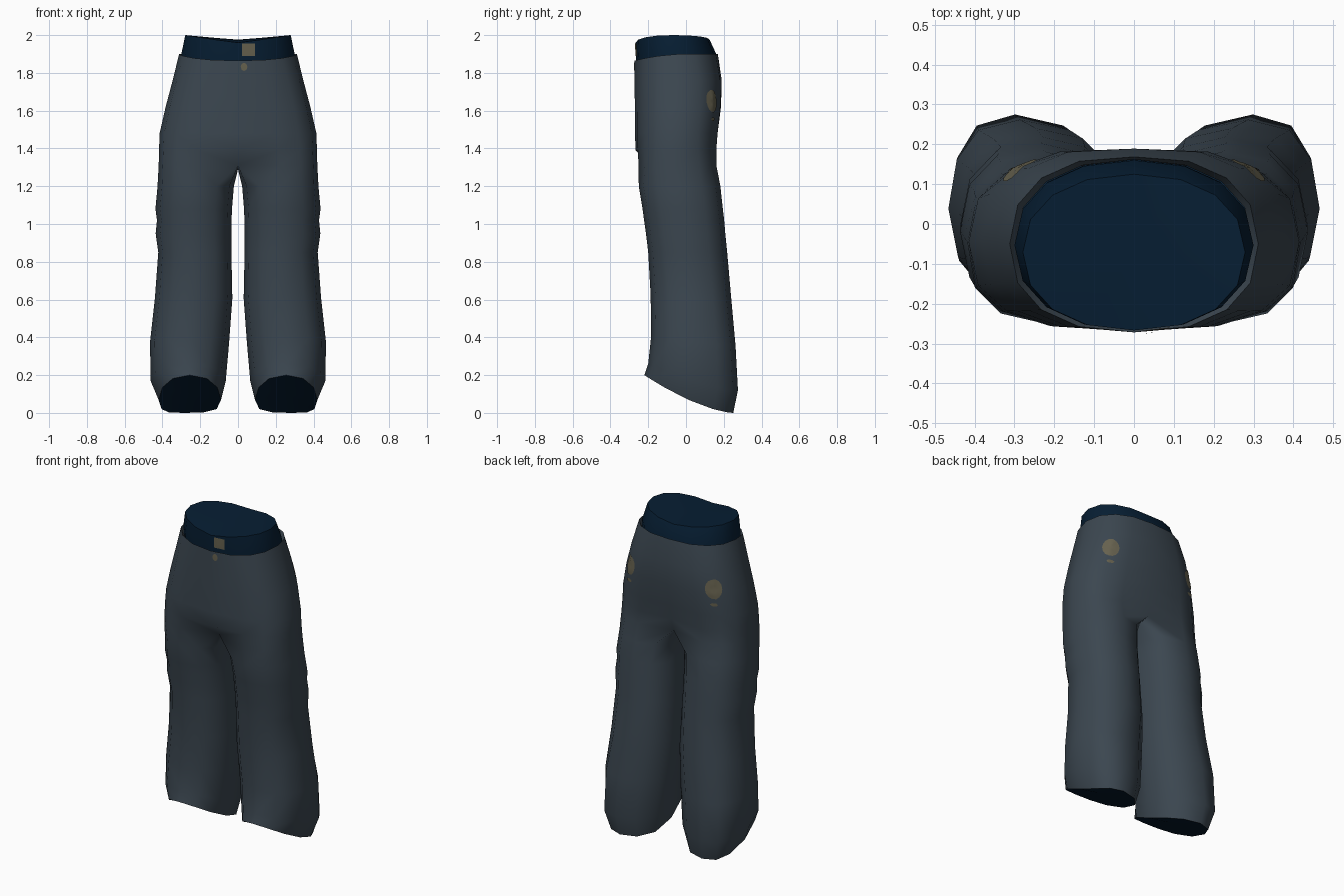
import bpy, bmesh
from math import sin, cos, pi, radians
from mathutils import Vector
from mathutils.bvhtree import BVHTree

cube = bpy.data.objects.get("Cube")
if cube:
    bpy.data.objects.remove(cube, do_unlink=True)


def material(name, color):
    mat = bpy.data.materials.new(name)
    mat.use_nodes = True
    rgba = (*color, 1)
    mat.diffuse_color = rgba
    mat.node_tree.nodes["Principled BSDF"].inputs["Base Color"].default_value = rgba
    return mat


slate = material("slate cloth", (0.044, 0.062, 0.08))
navy = material("navy lining", (0.002, 0.013, 0.033))
tan = material("tan trim", (0.135, 0.122, 0.078))


def make_object(name, bm, materials, mirror=False, angle=50):
    mesh = bpy.data.meshes.new(name)
    bm.to_mesh(mesh)
    bm.free()
    obj = bpy.data.objects.new(name, mesh)
    bpy.context.collection.objects.link(obj)
    for mat in materials:
        mesh.materials.append(mat)
    bpy.ops.object.select_all(action="DESELECT")
    obj.select_set(True)
    bpy.context.view_layer.objects.active = obj
    if mirror:
        mod = obj.modifiers.new("mirror", "MIRROR")
        mod.merge_threshold = 0.002
        bpy.ops.object.modifier_apply(modifier=mod.name)
    bpy.ops.object.shade_smooth_by_angle(angle=radians(angle))
    return obj


def oval(angle, xc, rx, front, back, power):
    """Point on a squared oval; angle zero faces outward."""
    c, s = cos(angle), sin(angle)
    x = xc + rx * abs(c) ** power * (1 if c > 0 else -1)
    y = (front + back) / 2 + (back - front) / 2 * abs(s) ** power * (1 if s > 0 else -1)
    return x, y


def bridge(bm, low, high, closed=True):
    n = len(low)
    for i in range(n if closed else n - 1):
        j = (i + 1) % n
        bm.faces.new((low[i], low[j], high[j], high[i]))


def fan(bm, ring, lift, flip=False, index=0):
    mid = sum((v.co for v in ring), Vector()) / len(ring)
    center = bm.verts.new(mid + Vector((0, 0, lift)))
    for a, b in zip(ring, ring[1:] + ring[:1]):
        face = bm.faces.new((b, a, center) if flip else (a, b, center))
        face.material_index = index


# Leg sections: height at front, height at back, inner x, outer x, front y,
# back y, outward skew of the heel
LEG = [
    (0.20, 0.0, 0.09, 0.42, -0.22, 0.25, 0.03),
    (0.26, 0.12, 0.065, 0.462, -0.2, 0.275, 0.035),
    (0.4, 0.36, 0.047, 0.466, -0.185, 0.262, 0.03),
    (0.62, 0.6, 0.03, 0.44, -0.187, 0.24, 0.01),
    (0.85, 0.85, 0.035, 0.422, -0.2, 0.218, 0),
    (0.95, 0.95, 0.035, 0.436, -0.212, 0.208, 0),
    (1.02, 1.02, 0.034, 0.429, -0.222, 0.202, 0),
    (1.08, 1.08, 0.032, 0.437, -0.23, 0.195, 0),
    (1.2, 1.2, 0.022, 0.426, -0.25, 0.182, 0),
]
# Hip sections: height, outer x, front y, back y, centre seam depth, squareness
HIP = [
    (1.31, 0.42, -0.262, 0.172, 0.72, 0.66),
    (1.39, 0.418, -0.267, 0.172, 0.85, 0.7),
    (1.48, 0.415, -0.27, 0.18, 0.92, 0.75),
    (1.62, 0.383, -0.271, 0.195, 0.95, 0.75),
    (1.76, 0.346, -0.272, 0.195, 0.97, 0.78),
    (1.9, 0.312, -0.272, 0.172, 0.98, 0.85),
    (1.87, 0.298, -0.262, 0.162, 1, 0.88),
]
OUTER = 9   # points shared by legs and hips; three more close the inner leg

# Trousers: one half, mirrored
bm = bmesh.new()
legs = []
for z_front, z_back, x_in, x_out, front, back, skew in LEG:
    ring = []
    for k in range(OUTER + 3):
        angle = radians(30 * k - 120)
        x, y = oval(angle, (x_in + x_out) / 2, (x_out - x_in) / 2, front, back, 0.87)
        x += skew * max(0, sin(angle)) ** 3
        u = max(0, (back - y) / (back - front))
        ring.append(bm.verts.new((x, y, z_back + (z_front - z_back) * u ** 1.55)))
    legs.append(ring)
hips = []
for z, x_out, front, back, seam, power in HIP:
    ring = []
    for k in range(OUTER):
        x, y = oval(-pi / 2 + pi * k / (OUTER - 1), 0, x_out, front, back, power)
        if k in (0, OUTER - 1):
            x = 0
            y *= seam if y > 0 or z < 1.35 else 1
        dip = 0.035 * (y / front) ** 2 if z > 1.85 and y < 0 else 0
        ring.append(bm.verts.new((x, y, z - dip)))
    hips.append(ring)
for low, high in zip(legs, legs[1:]):
    bridge(bm, low, high)
start, end = hips[0][-1].co, hips[0][0].co
crotch = []
for t in (0.25, 0.5, 0.75):
    p = start.lerp(end, t)
    p.z -= 0.02 * sin(pi * t)
    crotch.append(bm.verts.new(p))
bridge(bm, legs[-1], hips[0] + crotch)
for low, high in zip(hips, hips[1:]):
    bridge(bm, low, high, closed=False)
fan(bm, legs[0], 0.015, flip=True, index=1)   # dark leg openings
trousers = make_object("trousers", bm, [slate, navy], mirror=True, angle=70)

# Waistband with a closed top
bm = bmesh.new()
rings = []
for z, rx, front, back in ((1.82, 0.296, -0.26, 0.162), (1.9, 0.3, -0.266, 0.16),
                           (2.0, 0.279, -0.267, 0.125)):
    ring = []
    for k in range(16):
        angle = 2 * pi * k / 16
        x, y = oval(angle, 0, rx, front, back, 0.9)
        dip = (0.04 if y < 0 else 0.024) * (1 - abs(cos(angle))) if z > 1.95 else 0
        ring.append(bm.verts.new((x, y, z - dip)))
    rings.append(ring)
for low, high in zip(rings, rings[1:]):
    bridge(bm, low, high)
fan(bm, rings[-1], -0.015)
waistband = make_object("waistband", bm, [navy], angle=40)


def patch(name, target, center, direction, width, height, sides=14, turn=0):
    """Thin flat trim laid onto the surface of another part."""
    tree = BVHTree.FromPolygons([v.co for v in target.data.vertices],
                                [p.vertices for p in target.data.polygons])
    direction = Vector(direction).normalized()
    side = direction.cross(Vector((0, 0, 1)))
    bm = bmesh.new()

    def drop(u, v):
        origin = Vector(center) + side * u + Vector((0, 0, v)) - direction
        hit = tree.ray_cast(origin, direction)[0]
        return bm.verts.new((hit or origin + direction) - direction * 0.005)

    rings = []
    for scale in (1, 0.7, 0.35):
        rings.append([drop(scale * width * cos(2 * pi * k / sides + turn),
                           scale * height * sin(2 * pi * k / sides + turn))
                      for k in range(sides)])
    for low, high in zip(rings, rings[1:]):
        bridge(bm, low, high)
    fan(bm, rings[-1], 0)
    return make_object(name, bm, [tan])


# Buckle, button and worn hip patches
patch("buckle", waistband, (0.055, -0.26, 1.922), (0, 1, 0), 0.048, 0.046, 4, pi / 4)
patch("button", trousers, (0.032, -0.27, 1.832), (0, 1, 0), 0.018, 0.022, 8)
for label, m in (("left", 1), ("right", -1)):
    patch(label + "_hip_patch", trousers, (m * 0.28, 0.13, 1.65),
          (-m * 0.75, -0.65, 0), 0.048, 0.06)
    patch(label + "_hip_spot", trousers, (m * 0.28, 0.13, 1.555),
          (-m * 0.75, -0.65, 0), 0.022, 0.011, 6)
